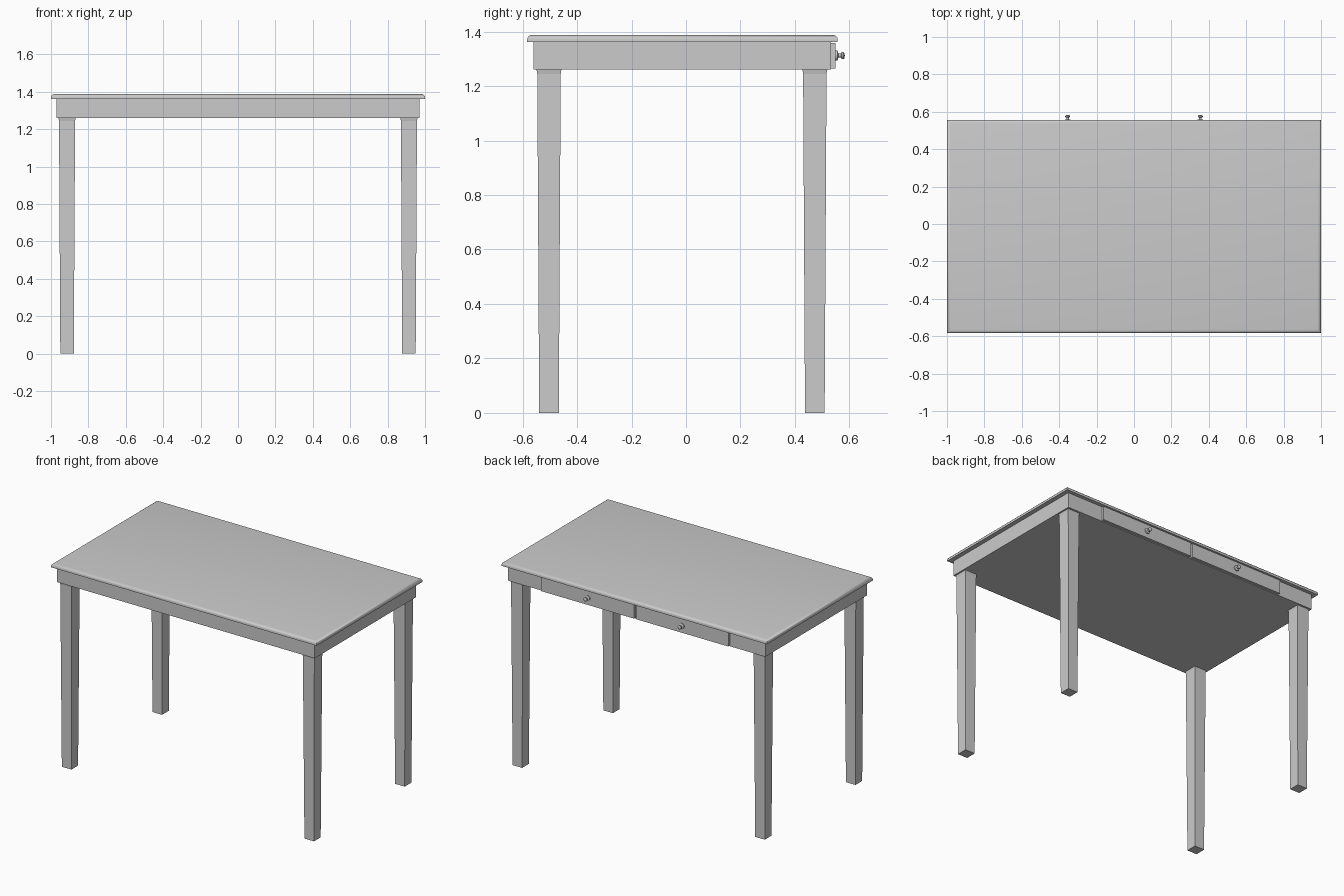
import bpy, bmesh, math
from mathutils import Matrix

cube = bpy.data.objects.get("Cube")
if cube:
    bpy.data.objects.remove(cube, do_unlink=True)

grey = bpy.data.materials.new("plain grey")
grey.use_nodes = True
colour = (0.6, 0.6, 0.6, 1)
grey.diffuse_color = colour
grey.node_tree.nodes["Principled BSDF"].inputs["Base Color"].default_value = colour


def finish(name, bm, smooth=None):
    bmesh.ops.recalc_face_normals(bm, faces=bm.faces)
    mesh = bpy.data.meshes.new(name)
    bm.to_mesh(mesh)
    bm.free()
    mesh.materials.append(grey)
    obj = bpy.data.objects.new(name, mesh)
    bpy.context.collection.objects.link(obj)
    if smooth:
        bpy.ops.object.select_all(action='DESELECT')
        obj.select_set(True)
        bpy.context.view_layer.objects.active = obj
        bpy.ops.object.shade_smooth_by_angle(angle=math.radians(smooth))
    return obj


def box(x0, x1, y0, y1, z0, z1):
    bm = bmesh.new()
    bmesh.ops.create_cube(bm, size=1)
    for v in bm.verts:
        v.co.x = x1 if v.co.x > 0 else x0
        v.co.y = y1 if v.co.y > 0 else y0
        v.co.z = z1 if v.co.z > 0 else z0
    return bm


# Tabletop with its upper rim rounded over
TOP, APRON_TOP, APRON_BOTTOM = 1.388, 1.362, 1.26
bm = box(-1, 1, -0.583, 0.557, APRON_TOP, TOP)
rim = [e for e in bm.edges if all(v.co.z > TOP - 0.001 for v in e.verts)]
bmesh.ops.bevel(bm, geom=rim, offset=0.018, segments=4, profile=0.5, affect='EDGES')
finish("tabletop", bm, 50)

# Closed apron under the top
finish("apron", box(-0.97, 0.97, -0.56, 0.532, APRON_BOTTOM, APRON_TOP))


# Tapered square legs with a small chamfered shoulder
def leg(name, x, y):
    bm = bmesh.new()
    rings = []
    for z, h in ((0, 0.036), (1.245, 0.043), (APRON_BOTTOM + 0.002, 0.046)):
        rings.append([bm.verts.new((x + sx * h, y + sy * h, z))
                      for sx, sy in ((-1, -1), (1, -1), (1, 1), (-1, 1))])
    for low, high in zip(rings, rings[1:]):
        for i in range(4):
            j = (i + 1) % 4
            bm.faces.new((low[i], low[j], high[j], high[i]))
    bm.faces.new(rings[0])
    bm.faces.new(rings[-1])
    finish(name, bm)


# Turned knob: (radius, distance out) profile spun about the y axis
KNOB = [(0, 0), (0.018, 0), (0.018, 0.008), (0.007, 0.012), (0.007, 0.021),
        (0.013, 0.024), (0.013, 0.03), (0.009, 0.034), (0, 0.035)]


def knob(name, x, y, z):
    bm = bmesh.new()
    verts = [bm.verts.new((r, d, 0)) for r, d in KNOB]
    edges = [bm.edges.new(pair) for pair in zip(verts, verts[1:])]
    bmesh.ops.spin(bm, geom=verts + edges, cent=(0, 0, 0), axis=(0, 1, 0),
                   angle=math.tau, steps=16, use_merge=False)
    bmesh.ops.remove_doubles(bm, verts=bm.verts, dist=0.0001)
    bm.transform(Matrix.Translation((x, y, z)))
    finish(name, bm, 40)


# Legs, drawer fronts and knobs repeat on both sides
for side, s in (("left", 1), ("right", -1)):
    leg("front_leg_" + side, s * 0.914, -0.503)
    leg("back_leg_" + side, s * 0.914, 0.473)
    inner, outer = s * 0.007, s * 0.703
    finish("drawer_front_" + side,
           box(min(inner, outer), max(inner, outer), 0.53, 0.549, 1.265, 1.358))
    knob("drawer_knob_" + side, s * 0.355, 0.548, 1.312)
